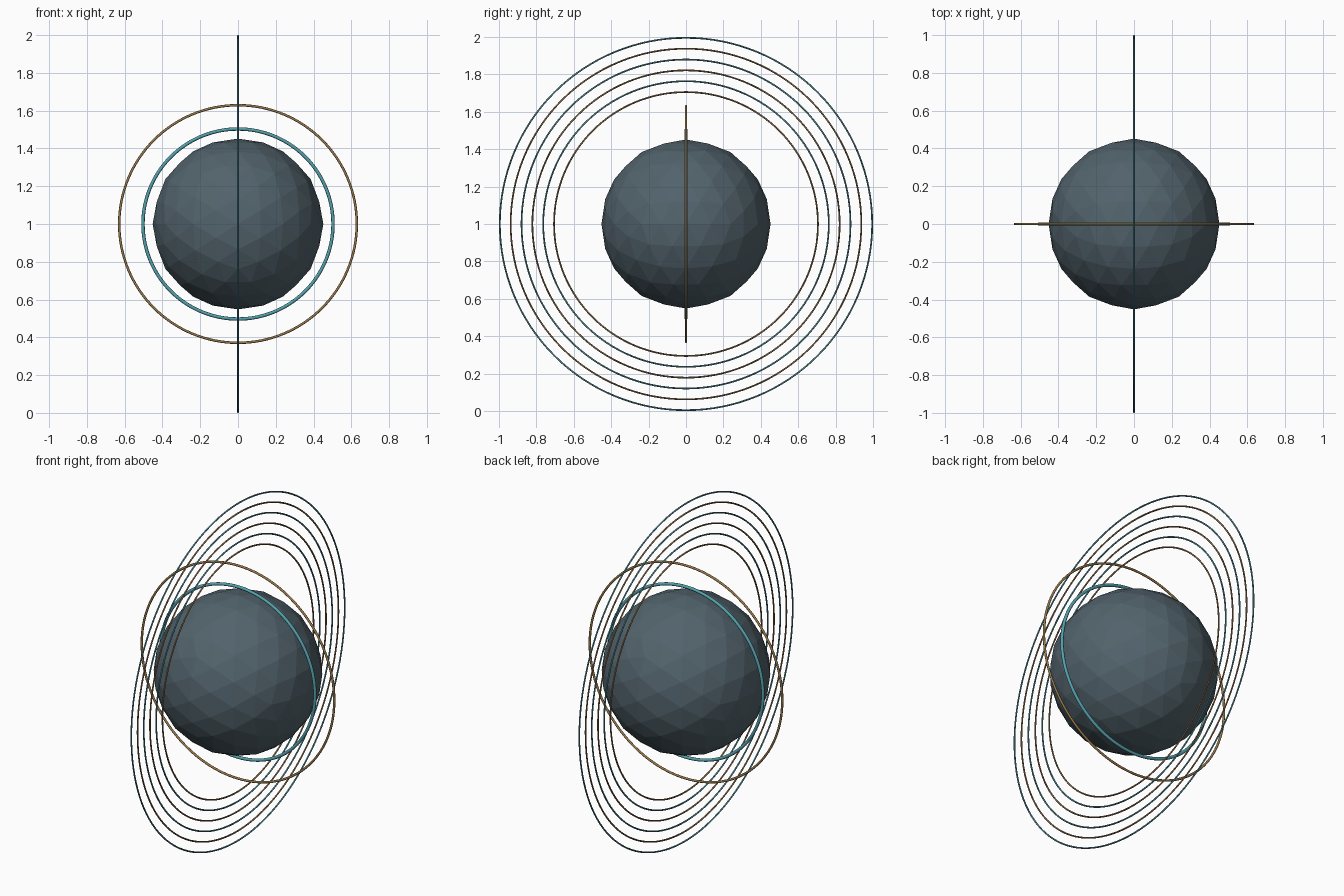
import bpy, bmesh
from math import pi, sqrt
from mathutils import Vector

if "Cube" in bpy.data.objects:
    bpy.data.objects.remove(bpy.data.objects["Cube"])

CENTRE = Vector((0, 0, 1))


def material(name, rgb):
    m = bpy.data.materials.new(name)
    m.diffuse_color = (*rgb, 1)
    m.use_nodes = True
    m.node_tree.nodes["Principled BSDF"].inputs["Base Color"].default_value = m.diffuse_color
    return m


slate = material("slate", (0.085, 0.125, 0.15))
teal = material("teal", (0.09, 0.36, 0.42))
gold = material("gold", (0.32, 0.19, 0.07))
dim_teal = material("dim_teal", (0.08, 0.25, 0.29))
dim_gold = material("dim_gold", (0.25, 0.15, 0.07))


# Faceted core: icosahedron with edges on the axes, each edge split in four
def faceted_core(radius, n=4):
    t = (1 + sqrt(5)) / 2
    ico = bmesh.new()
    for a in (-1, 1):
        for b in (-t, t):
            for co in ((a, 0, b), (0, b, a), (b, a, 0)):
                ico.verts.new(co)
    bmesh.ops.convex_hull(ico, input=ico.verts[:])
    bm = bmesh.new()
    for f in ico.faces:
        p, q, r = (v.co for v in f.verts)
        grid = {(i, j): bm.verts.new((p + (q - p) * i / n + (r - p) * j / n).normalized() * radius)
                for i in range(n + 1) for j in range(n + 1 - i)}
        for i in range(n):
            for j in range(n - i):
                bm.faces.new((grid[i, j], grid[i + 1, j], grid[i, j + 1]))
                if i + j < n - 1:
                    bm.faces.new((grid[i + 1, j], grid[i + 1, j + 1], grid[i, j + 1]))
    ico.free()
    bmesh.ops.remove_doubles(bm, verts=bm.verts[:], dist=1e-4)
    bmesh.ops.recalc_face_normals(bm, faces=bm.faces[:])
    me = bpy.data.meshes.new("core_sphere")
    bm.to_mesh(me)
    bm.free()
    me.materials.append(slate)
    ob = bpy.data.objects.new("core_sphere", me)
    ob.location = CENTRE
    bpy.context.collection.objects.link(ob)


def ring(name, radius, tube, rotation, mat):
    bpy.ops.mesh.primitive_torus_add(major_radius=radius, minor_radius=tube,
                                     major_segments=128, minor_segments=10,
                                     location=CENTRE, rotation=rotation)
    ob = bpy.context.object
    ob.name = name
    ob.data.materials.append(mat)
    bpy.ops.object.shade_smooth()


faceted_core(0.452)

# Two rings facing the front
ring("inner_front_ring", 0.503, 0.009, (pi / 2, 0, 0), teal)
ring("outer_front_ring", 0.629, 0.0065, (pi / 2, 0, 0), gold)

# Six concentric rings facing the side, alternating colours
for i in range(6):
    ring(f"side_ring_{i + 1}", 0.7055 + 0.058 * i, 0.0045, (0, pi / 2, 0),
         dim_teal if i % 2 else dim_gold)
